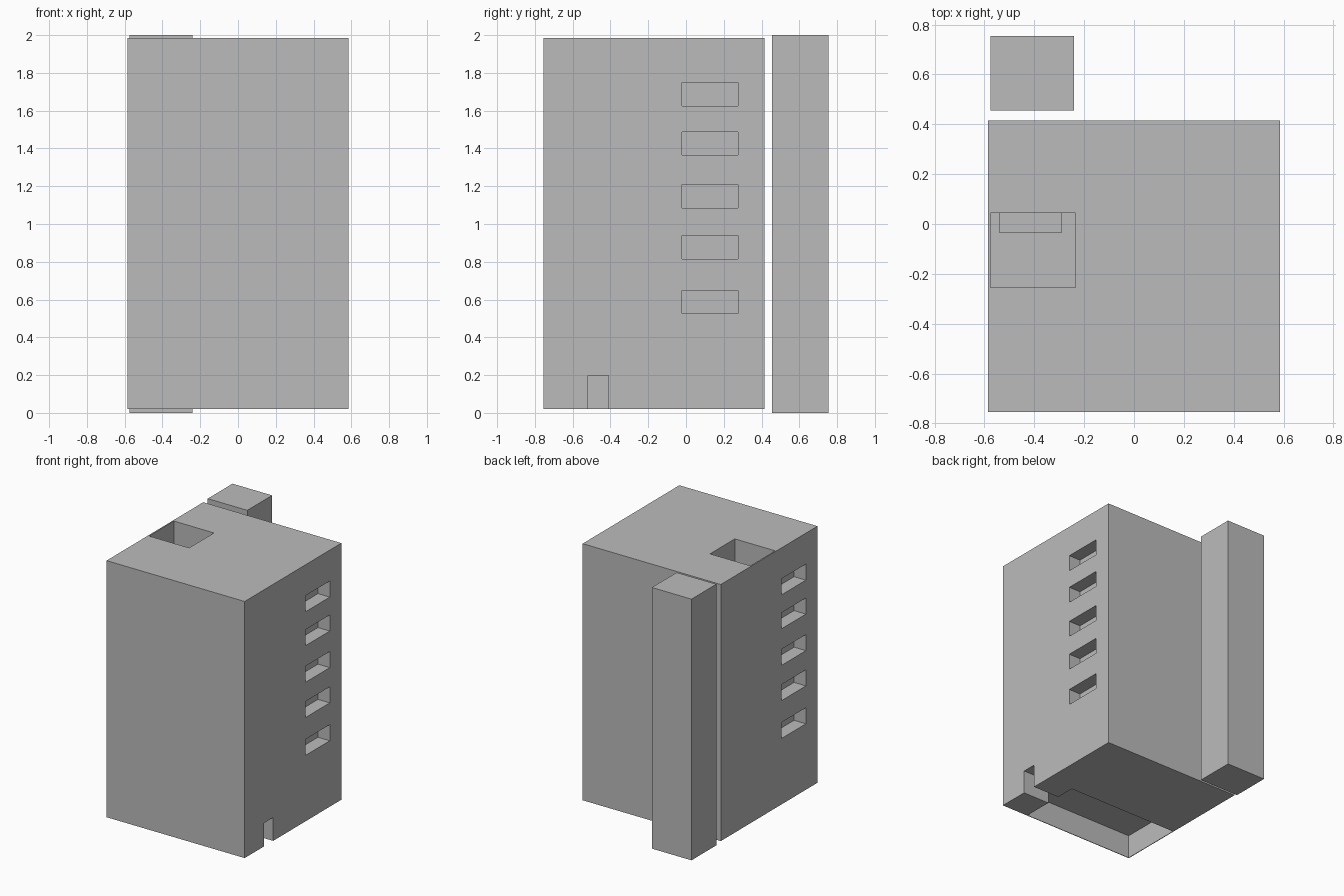
import bpy
import bmesh
from mathutils import Matrix, Vector

default = bpy.data.objects.get("Cube")
if default:
    bpy.data.objects.remove(default, do_unlink=True)

# One plain grey for the whole model
grey = bpy.data.materials.new("concrete grey")
grey.use_nodes = True
colour = (0.5, 0.5, 0.5, 1)
grey.diffuse_color = colour
grey.node_tree.nodes["Principled BSDF"].inputs["Base Color"].default_value = colour


def box(name, low, high):
    """Box between two opposite corners."""
    low, high = Vector(low), Vector(high)
    mesh = bpy.data.meshes.new(name)
    bm = bmesh.new()
    place = Matrix.Translation((low + high) / 2) @ Matrix.Diagonal((*(high - low), 1))
    bmesh.ops.create_cube(bm, size=1, matrix=place)
    bm.to_mesh(mesh)
    bm.free()
    mesh.materials.append(grey)
    obj = bpy.data.objects.new(name, mesh)
    bpy.context.collection.objects.link(obj)
    return obj


def cut(target, name, low, high):
    """Carve a box out of the target, keeping the cutter hidden."""
    cutter = box(name, low, high)
    cutter.hide_render = True
    cutter.hide_viewport = True
    cutter.display_type = 'WIRE'
    mod = target.modifiers.new(name, 'BOOLEAN')
    mod.operation = 'DIFFERENCE'
    mod.solver = 'EXACT'
    mod.object = cutter


# Main block and the free-standing tower behind it
half = 0.585
building = box("building", (-half, -0.755, 0.02), (half, 0.415, 1.985))
box("rear_tower", (-0.575, 0.455, 0), (-0.24, 0.755, 2))

# Lift shaft open at the roof, with a small pit in its floor
cut(building, "shaft_cutter", (-0.575, -0.255, 0.1), (-0.235, 0.045, 2.1))
cut(building, "pit_cutter", (-0.54, -0.035, 0.05), (-0.29, 0.044, 0.15))

# Ground-floor lobby, open below, reached by a side doorway
cut(building, "lobby_cutter", (-0.58, -0.75, -0.1), (0.36, -0.26, 0.2))
cut(building, "doorway_cutter", (0.3, -0.52, -0.1), (0.7, -0.41, 0.199))

# Five recessed windows on each side, placed by half a turn
depth = 0.1
for i, z in enumerate((0.525, 0.815, 1.085, 1.365, 1.625)):
    cut(building, f"left_window_cutter_{i}",
        (half - depth, -0.02, z), (half + 0.1, 0.275, z + 0.123))
    cut(building, f"right_window_cutter_{i}",
        (-half - 0.1, -0.615, z), (-half + depth, -0.32, z + 0.123))
